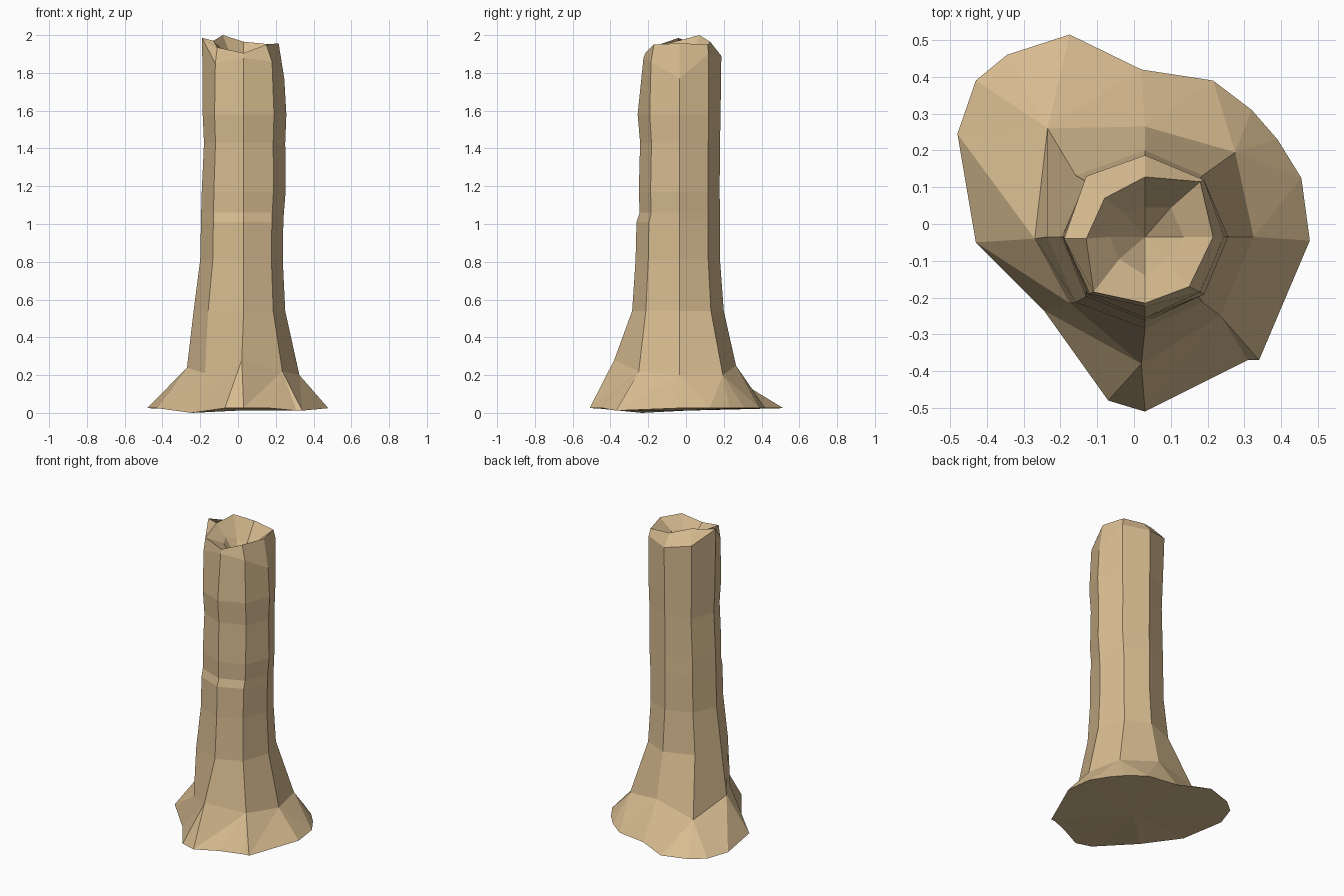
import bpy, bmesh

if "Cube" in bpy.data.objects:
    bpy.data.objects.remove(bpy.data.objects["Cube"])

wood = bpy.data.materials.new("pale tan wood")
wood.diffuse_color = (0.68, 0.50, 0.28, 1)
wood.use_nodes = True
wood.node_tree.nodes["Principled BSDF"].inputs["Base Color"].default_value = wood.diffuse_color

CX, CY = 0.03, -0.035
# eight sides, counter-clockwise from the front
DIRS = [(0, -1), (.71, -.71), (1, 0), (.71, .71), (0, 1), (-.71, .71), (-1, 0), (-.71, -.71)]


def octagon(z, left, right, front, back):
    """Eight-sided ring stretched to the given extents."""
    ring = []
    for dx, dy in DIRS:
        sx = right - CX if dx > 0 else CX - left
        sy = back - CY if dy > 0 else CY - front
        ring.append((CX + dx * sx, CY + dy * sy, z))
    return ring


# flared collar where the roots leave the trunk
collar = [(.02, -.38, .28), (.235, -.25, .22), (.325, -.035, .20), (.275, .195, .20),
          (.03, .265, .25), (-.235, .26, .18), (-.27, -.04, .24), (-.175, -.215, .21)]
# root outline on the ground, grouped by the collar corner it belongs to
roots = [[(-.07, -.48), (.03, -.51)],
         [(.17, -.44), (.31, -.37), (.34, -.37)],
         [(.478, -.045), (.455, .125)],
         [(.455, .125), (.39, .23), (.32, .31), (.215, .39)],
         [(.02, .42)],
         [(-.175, .515), (-.345, .46), (-.43, .39), (-.48, .245)],
         [(-.43, -.05)],
         [(-.245, -.235)]]
roots[3].pop(0)

# broken top: shoulder, crest, hollow
shoulder = [(.03, -.225, 1.88), (.18, -.185, 1.86), (.245, -.035, 1.77), (.19, .12, 1.90),
            (.03, .187, 1.89), (-.13, .13, 1.92), (-.19, -.04, 1.985), (-.12, -.19, 1.85)]
crest = [(.03, -.215, 1.905), (.15, -.17, 1.95), (.215, -.035, 1.957), (.18, .115, 1.95),
         (.03, .128, 1.965), (-.08, .07, 2.0), (-.13, -.04, 1.97), (-.11, -.185, 1.935)]
hollow = [(.03, -.14, 1.86), (.09, -.095, 1.89), (.135, -.035, 1.89), (.10, .045, 1.87),
          (.03, .045, 1.83), (-.03, .03, 1.87), (-.065, -.035, 1.89), (-.04, -.095, 1.88)]

rings = [collar,
         octagon(.54, -.235, .25, -.285, .20),
         octagon(.81, -.20, .237, -.267, .18),
         octagon(1.01, -.196, .24, -.262, .18),
         octagon(1.06, -.195, .243, -.245, .18),
         octagon(1.17, -.192, .252, -.25, .178),
         octagon(1.43, -.18, .25, -.243, .18),
         octagon(1.58, -.187, .256, -.256, .183),
         shoulder, crest, hollow]

bm = bmesh.new()
loops = [[bm.verts.new(p) for p in ring] for ring in rings]

# trunk walls, rim and hollow sides
for a, b in zip(loops, loops[1:]):
    for i in range(8):
        j = (i + 1) % 8
        bm.faces.new((a[i], a[j], b[j], b[i]))

# bottom of the hollow
pit = bm.verts.new((CX, CY, 1.74))
for i in range(8):
    bm.faces.new((loops[-1][i], loops[-1][(i + 1) % 8], pit))

# root skirt; the front-left side dips to the ground
ground = [[bm.verts.new((x, y, 0 if (x, y) == (-.245, -.235) else .012 if y < -.3 and x > .3 else .025))
           for x, y in group] for group in roots]
for i, group in enumerate(ground):
    j = (i + 1) % 8
    for p, q in zip(group, group[1:]):
        bm.faces.new((p, q, loops[0][i]))
    bm.faces.new((group[-1], ground[j][0], loops[0][j]))
    bm.faces.new((group[-1], loops[0][j], loops[0][i]))

# underside
outline = [v for group in ground for v in group]
base = bm.verts.new((0, 0, .012))
for i, v in enumerate(outline):
    bm.faces.new((outline[(i + 1) % len(outline)], v, base))

bmesh.ops.recalc_face_normals(bm, faces=bm.faces)
mesh = bpy.data.meshes.new("tree_trunk")
bm.to_mesh(mesh)
bm.free()
mesh.materials.append(wood)
trunk = bpy.data.objects.new("tree_trunk", mesh)
bpy.context.collection.objects.link(trunk)
